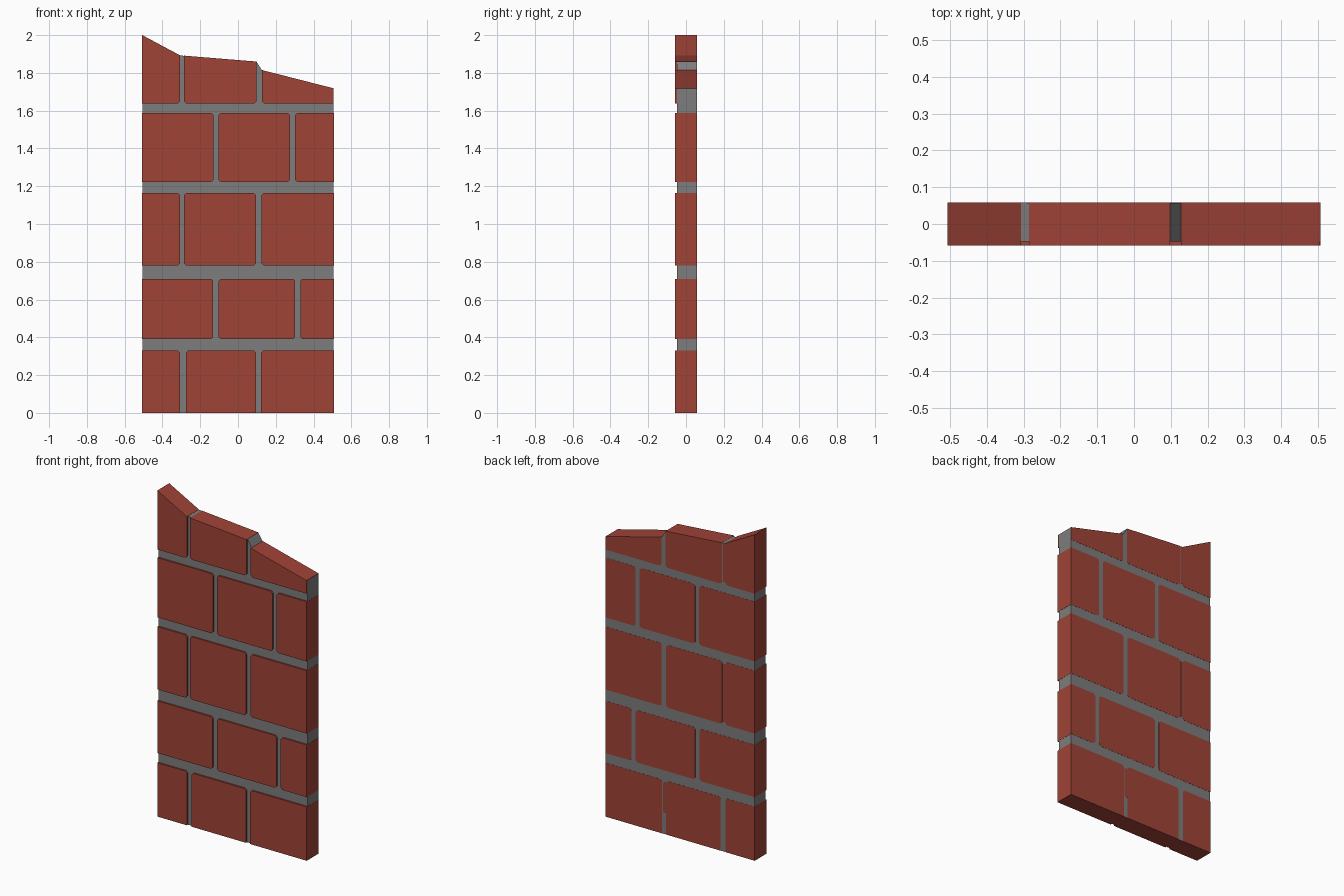
import bpy, bmesh

if "Cube" in bpy.data.objects:
    bpy.data.objects.remove(bpy.data.objects["Cube"])

HALF = 0.507            # half width of the wall
FRONT, BACK = -0.058, 0.058
CH = 0.012              # chipped brick corners
# broken top edge (x, z)
TOP = [(-HALF, 2.0), (-0.307, 1.893), (0.098, 1.86), (0.127, 1.815), (HALF, 1.718)]
# courses: bottom, top, vertical joints
COURSES = [
    (0.0, 0.33, [(-0.307, -0.275), (0.095, 0.122)]),
    (0.39, 0.71, [(-0.132, -0.103), (0.302, 0.33)]),
    (0.78, 1.165, [(-0.307, -0.286), (0.095, 0.125)]),
    (1.222, 1.588, [(-0.13, -0.103), (0.275, 0.302)]),
    (1.638, None, [(-0.307, -0.285), (0.098, 0.127)]),
]


def material(name, rgb):
    m = bpy.data.materials.new(name)
    m.diffuse_color = (*rgb, 1)
    m.use_nodes = True
    m.node_tree.nodes["Principled BSDF"].inputs["Base Color"].default_value = m.diffuse_color
    return m


RED = material("brick_red", (0.35, 0.056, 0.038))
GREY = material("mortar_grey", (0.205, 0.205, 0.205))


def prism(name, pts, y0, y1, mats):
    """Extrude an (x, z) outline from y0 to y1."""
    bm = bmesh.new()
    face = bm.faces.new([bm.verts.new((x, y0, z)) for x, z in pts])
    ext = bmesh.ops.extrude_face_region(bm, geom=[face])
    for v in ext["geom"]:
        if isinstance(v, bmesh.types.BMVert):
            v.co.y = y1
    bmesh.ops.recalc_face_normals(bm, faces=bm.faces[:])
    if len(mats) > 1:                      # underside takes the second colour
        for f in bm.faces:
            f.material_index = int(f.normal.z < -0.9)
    me = bpy.data.meshes.new(name)
    bm.to_mesh(me)
    bm.free()
    for m in mats:
        me.materials.append(m)
    ob = bpy.data.objects.new(name, me)
    bpy.context.collection.objects.link(ob)
    return ob


def top_at(x):
    for (xa, za), (xb, zb) in zip(TOP, TOP[1:]):
        if x <= xb:
            return za + (zb - za) * (x - xa) / (xb - xa)
    return TOP[-1][1]


def corner(x, z, sx, sz, chip):
    """Corner points; sx, sz point into the brick."""
    return [(x, z + sz * CH), (x + sx * CH, z)] if chip else [(x, z)]


# mortar core, a hair inside the bricks on the back, ends and top
E = 0.001
core = [(-HALF + E, 0), (HALF - E, 0)]
core += [(max(-HALF + E, min(HALF - E, x)), z - E) for x, z in reversed(TOP)]
prism("mortar", core, -0.048, BACK - E, [GREY, RED])

# bricks
for r, (z0, z1, joints) in enumerate(COURSES):
    edges = [-HALF] + [x for j in joints for x in j] + [HALF]
    for b in range(3):
        xa, xb = edges[2 * b], edges[2 * b + 1]
        in_a, in_b = b > 0, b < 2
        broken = z1 is None
        if broken and b == 2:
            xb = HALF - 2 * E              # mortar-covered end of last brick
        za, zb = (top_at(xa), top_at(xb)) if broken else (z1, z1)
        pts = corner(xa, z0, 1, 1, in_a and r > 0)
        pts += corner(xb, z0, -1, 1, in_b and r > 0)[::-1]
        pts += corner(xb, zb, -1, -1, in_b and not broken)
        pts += corner(xa, za, 1, -1, in_a and not broken)[::-1]
        prism(f"brick_{r + 1}_{b + 1}", pts, FRONT, BACK, [RED])

# brick slivers narrowing some joints on the back
for r, j, lo, hi in [(0, 1, 0.13, 0.315), (2, 0, 0.795, 1.15), (4, 0, 1.653, 1.888)]:
    xa, xb = COURSES[r][2][j]
    prism(f"back_sliver_{r + 1}", [(xa, lo), (xb - 0.006, lo), (xb - 0.006, hi), (xa, hi)],
          BACK - 0.003, BACK - 0.0002, [RED])
